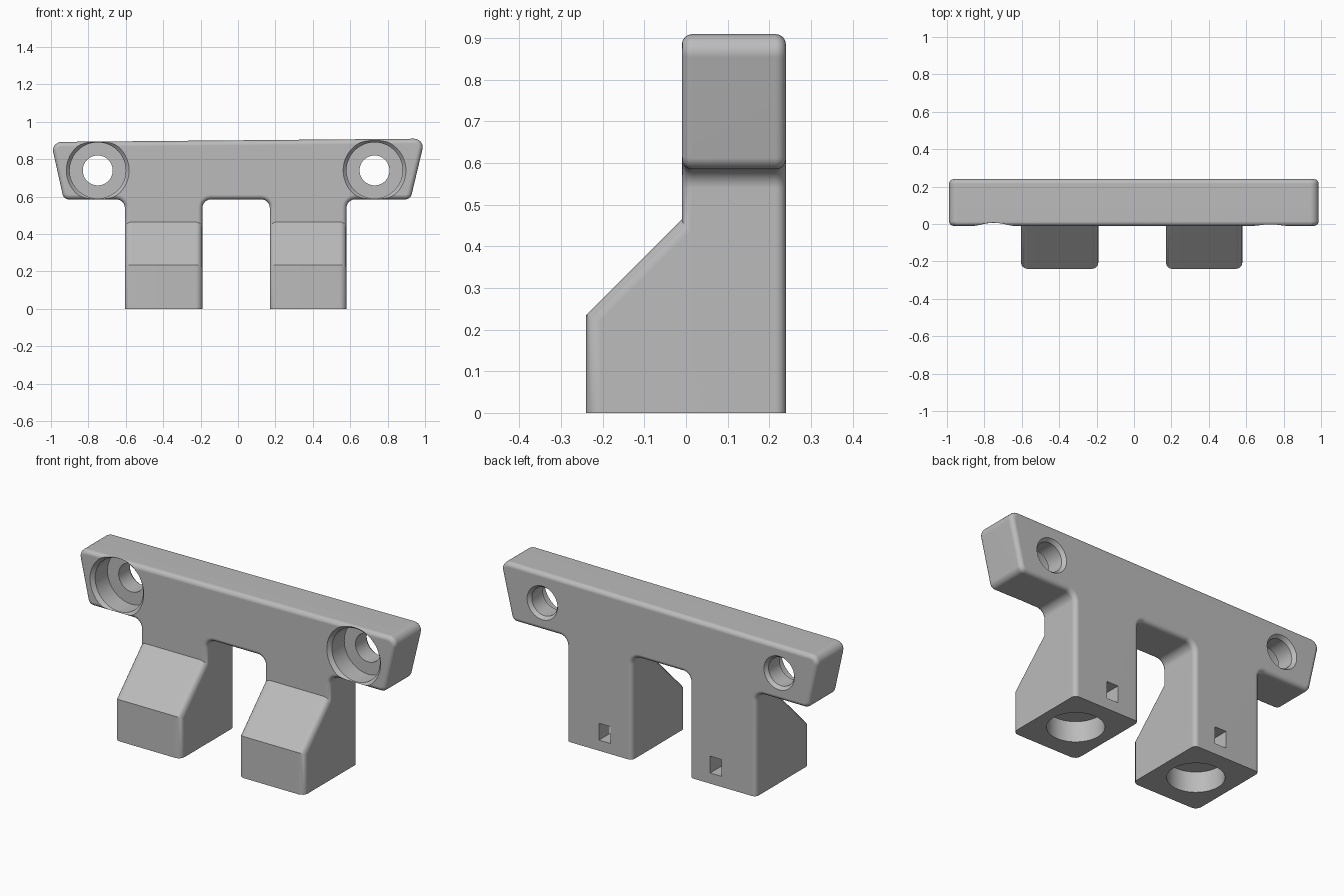
import bpy, bmesh
from math import sin, cos, pi
from mathutils import Vector

cube = bpy.data.objects.get("Cube")
if cube:
    bpy.data.objects.remove(cube, do_unlink=True)

grey = bpy.data.materials.new("light_grey")
grey.use_nodes = True
colour = (0.5, 0.5, 0.5, 1)
grey.diffuse_color = colour
grey.node_tree.nodes["Principled BSDF"].inputs["Base Color"].default_value = colour

FRONT, BACK = -0.01, 0.24
LEGS = ((-0.605, -0.19), (0.17, 0.58))


def finish(bm, name):
    bmesh.ops.recalc_face_normals(bm, faces=bm.faces)
    mesh = bpy.data.meshes.new(name)
    bm.to_mesh(mesh)
    bm.free()
    mesh.materials.append(grey)
    ob = bpy.data.objects.new(name, mesh)
    bpy.context.collection.objects.link(ob)
    return ob


def rounded(corners, steps=6):
    """Turn (x, z, radius) corners into an outline with rounded corners."""
    out = []
    for i, (x, z, r) in enumerate(corners):
        p = Vector((x, z))
        if r == 0:
            out.append(p)
            continue
        a = (Vector(corners[i - 1][:2]) - p).normalized()
        b = (Vector(corners[(i + 1) % len(corners)][:2]) - p).normalized()
        half = a.angle(b) / 2
        mid = (a + b).normalized()
        sweep = pi / 2 - half
        side = (b - mid * b.dot(mid)).normalized()
        centre = p + mid * (r / sin(half))
        for k in range(steps + 1):
            t = -sweep + 2 * sweep * k / steps
            out.append(centre - mid * (r * cos(t)) + side * (r * sin(t)))
    return out


def prism(points, offset):
    """Extrude a closed loop of 3D points along an offset."""
    bm = bmesh.new()
    face = bm.faces.new([bm.verts.new(p) for p in points])
    geom = bmesh.ops.extrude_face_region(bm, geom=[face])["geom"]
    moved = [v for v in geom if isinstance(v, bmesh.types.BMVert)]
    bmesh.ops.translate(bm, verts=moved, vec=offset)
    bmesh.ops.recalc_face_normals(bm, faces=bm.faces)
    return bm


def round_edges(bm, rule, size):
    edges = [e for e in bm.edges if rule(e.verts[0].co, e.verts[1].co)]
    bmesh.ops.bevel(bm, geom=edges, offset=size, segments=4, profile=0.5,
                    affect='EDGES', clamp_overlap=True)


def lathe(profile, name, place, along_y, steps=48):
    """Closed solid of revolution from (radius, height) pairs."""
    bm = bmesh.new()
    rings = []
    for r, h in profile:
        ring = []
        for k in range(steps):
            u, v = r * cos(2 * pi * k / steps), r * sin(2 * pi * k / steps)
            co = Vector((u, h, v) if along_y else (u, v, h))
            ring.append(bm.verts.new(co + Vector(place)))
        rings.append(ring)
    for lo, hi in zip(rings, rings[1:]):
        for k in range(steps):
            n = (k + 1) % steps
            bm.faces.new((lo[k], lo[n], hi[n], hi[k]))
    bm.faces.new(rings[0])
    bm.faces.new(rings[-1])
    return finish(bm, name)


def combine(target, other, operation):
    mod = target.modifiers.new("join", 'BOOLEAN')
    mod.operation, mod.solver, mod.object = operation, 'EXACT', other
    bpy.context.view_layer.objects.active = target
    bpy.ops.object.modifier_apply(modifier=mod.name)
    bpy.data.objects.remove(other, do_unlink=True)


# Cross bar and leg backs: one silhouette with rounded corners
low = 0.585
corners = [(-1, 0.892, 0.045), (-0.932, low, 0.035)]
for left, right in LEGS:
    corners += [(left, low, 0.045), (left, 0, 0), (right, 0, 0), (right, low, 0.045)]
corners += [(0.922, low, 0.035), (1, 0.91, 0.045)]
bm = prism([(p.x, FRONT, p.y) for p in rounded(corners)], (0, BACK - FRONT, 0))
round_edges(bm, lambda a, b: abs(a.y - b.y) < 1e-4 and max(a.z, b.z) > 1e-4, 0.025)
bracket = finish(bm, "mounting_bracket")

# Sloped leg fronts
slope = [(-0.24, 0), (-0.24, 0.235), (FRONT, 0.465), (0.1, 0.465), (0.1, 0)]
for left, right in LEGS:
    left, right = left + 0.0005, right - 0.0005
    bm = prism([(left, y, z) for y, z in slope], (right - left, 0, 0))
    round_edges(bm, lambda a, b: abs(a.x - b.x) < 1e-4 and max(a.z, b.z) > 1e-4
                and min(a.y, b.y) < FRONT - 1e-4, 0.035)
    combine(bracket, finish(bm, "leg_front"), 'UNION')

# Counterbored screw holes
screw = [(0.168, -0.1), (0.168, FRONT), (0.15, 0.01), (0.15, 0.12),
         (0.08, 0.12), (0.08, 0.22), (0.095, BACK), (0.095, 0.3)]
for x in (-0.75, 0.73):
    combine(bracket, lathe(screw, "screw_hole", (x, 0, 0.74), True), 'DIFFERENCE')

# Round sockets under the legs, with small release slots at the back
for (left, right), slot_x in zip(LEGS, (-0.355, 0.34)):
    socket = lathe([(0.144, -0.1), (0.144, 0.115)], "socket",
                   ((left + right) / 2, 0, 0), False)
    combine(bracket, socket, 'DIFFERENCE')
    loop = [(slot_x + dx, 0.08, z) for dx, z in
            ((-0.036, 0.06), (0.036, 0.06), (0.036, 0.155), (-0.036, 0.155))]
    slot = finish(prism(loop, (0, 0.3, 0)), "slot")
    combine(bracket, slot, 'DIFFERENCE')

# Smooth rounded edges, flat faces kept flat
bpy.ops.object.select_all(action='DESELECT')
bracket.select_set(True)
bpy.context.view_layer.objects.active = bracket
bpy.ops.object.shade_smooth_by_angle(angle=0.52)
weighted = bracket.modifiers.new("even_shading", 'WEIGHTED_NORMAL')
weighted.keep_sharp = True
